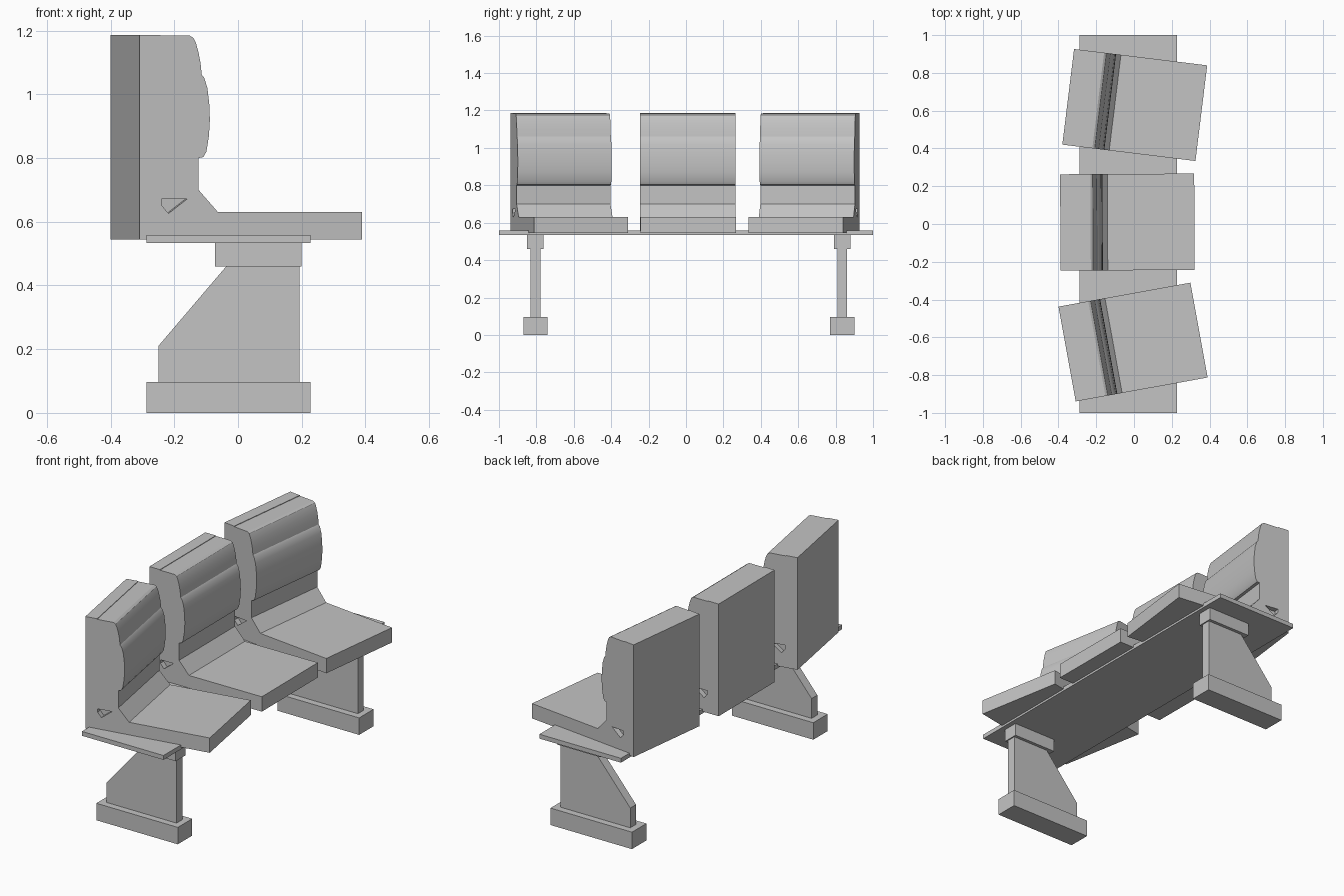
import bpy, bmesh, math

cube = bpy.data.objects.get("Cube")
if cube:
    bpy.data.objects.remove(cube, do_unlink=True)

grey = bpy.data.materials.new("plain grey")
grey.use_nodes = True
grey.diffuse_color = (0.55, 0.55, 0.55, 1)
grey.node_tree.nodes["Principled BSDF"].inputs["Base Color"].default_value = (0.55, 0.55, 0.55, 1)


def add_object(name, mesh):
    obj = bpy.data.objects.new(name, mesh)
    bpy.context.scene.collection.objects.link(obj)
    return obj


def extrude(name, profile, spans):
    """Extrude an (x, z) outline along y over each (start, end) span."""
    bm = bmesh.new()
    for y0, y1 in spans:
        face = bm.faces.new([bm.verts.new((x, y0, z)) for x, z in profile])
        swept = bmesh.ops.extrude_face_region(bm, geom=[face])["geom"]
        verts = [v for v in swept if isinstance(v, bmesh.types.BMVert)]
        bmesh.ops.translate(bm, verts=verts, vec=(0, y1 - y0, 0))
    bmesh.ops.recalc_face_normals(bm, faces=bm.faces)
    mesh = bpy.data.meshes.new(name)
    bm.to_mesh(mesh)
    bm.free()
    mesh.materials.append(grey)
    return add_object(name, mesh)


def rect(x0, x1, z0, z1):
    return [(x0, z0), (x1, z0), (x1, z1), (x0, z1)]


def select_only(obj):
    bpy.ops.object.select_all(action="DESELECT")
    obj.select_set(True)
    bpy.context.view_layer.objects.active = obj


# Seat: rear shell and a padded cushion, x measured from the rear face
HALF = 0.355
WIDTH = 0.255
SEAM = 0.067
cushion_profile = [
    (SEAM, 0.545), (0.71, 0.545), (0.71, 0.63), (0.25, 0.63), (0.188, 0.70),
    (0.188, 0.80), (0.203, 0.803), (0.213, 0.82), (0.221, 0.87), (0.224, 0.92),
    (0.222, 0.97), (0.216, 1.02), (0.206, 1.052), (0.198, 1.062), (0.194, 1.10),
    (0.188, 1.13), (0.18, 1.16), (0.172, 1.177), (0.16, 1.184), (SEAM, 1.184)]
shell = extrude("back_shell", rect(-HALF, SEAM - HALF, 0.545, 1.187), [(-WIDTH, WIDTH)])
cushion = extrude("cushion", [(x - HALF, z) for x, z in cushion_profile], [(-WIDTH, WIDTH)])

# Small triangular pockets in both sides of the cushion
pocket = [(0.07, 0.672), (0.152, 0.672), (0.092, 0.626), (0.07, 0.652)]
cutter = extrude("pocket_cutter", [(x - HALF, z) for x, z in pocket],
                 [(-WIDTH - 0.05, -WIDTH + 0.03), (WIDTH - 0.03, WIDTH + 0.05)])
cutter.hide_render = True
cut = cushion.modifiers.new("pockets", "BOOLEAN")
cut.operation = "DIFFERENCE"
cut.solver = "EXACT"
cut.object = cutter
select_only(cushion)
bpy.ops.object.modifier_apply(modifier=cut.name)
bpy.data.objects.remove(cutter, do_unlink=True)
bpy.ops.object.shade_smooth_by_angle(angle=math.radians(28))

# Three seats fanned along the beam
seats = [("right", -0.005, -0.625, 10.3), ("middle", -0.035, 0.01, 0.3), ("left", 0.004, 0.63, -7)]
for side, x, y, turn in seats:
    for part in (shell, cushion):
        obj = part if side == "right" else add_object(part.name, part.data)
        obj.name = f"{side}_{part.data.name}"
        obj.location = (x, y, 0)
        obj.rotation_euler.z = math.radians(turn)

# Beam under the seats
extrude("beam", rect(-0.288, 0.228, 0.533, 0.558), [(-1, 1)])

# Legs: foot, tapered column and top bracket
column = [(-0.25, 0.095), (0.193, 0.095), (0.193, 0.46), (-0.037, 0.46), (-0.25, 0.21)]
for side, y in (("right", -0.805), ("left", 0.835)):
    extrude(f"{side}_foot", rect(-0.288, 0.228, 0, 0.097), [(y - 0.065, y + 0.065)])
    extrude(f"{side}_column", column, [(y - 0.026, y + 0.026)])
    extrude(f"{side}_bracket", rect(-0.072, 0.2, 0.46, 0.534), [(y - 0.044, y + 0.044)])
